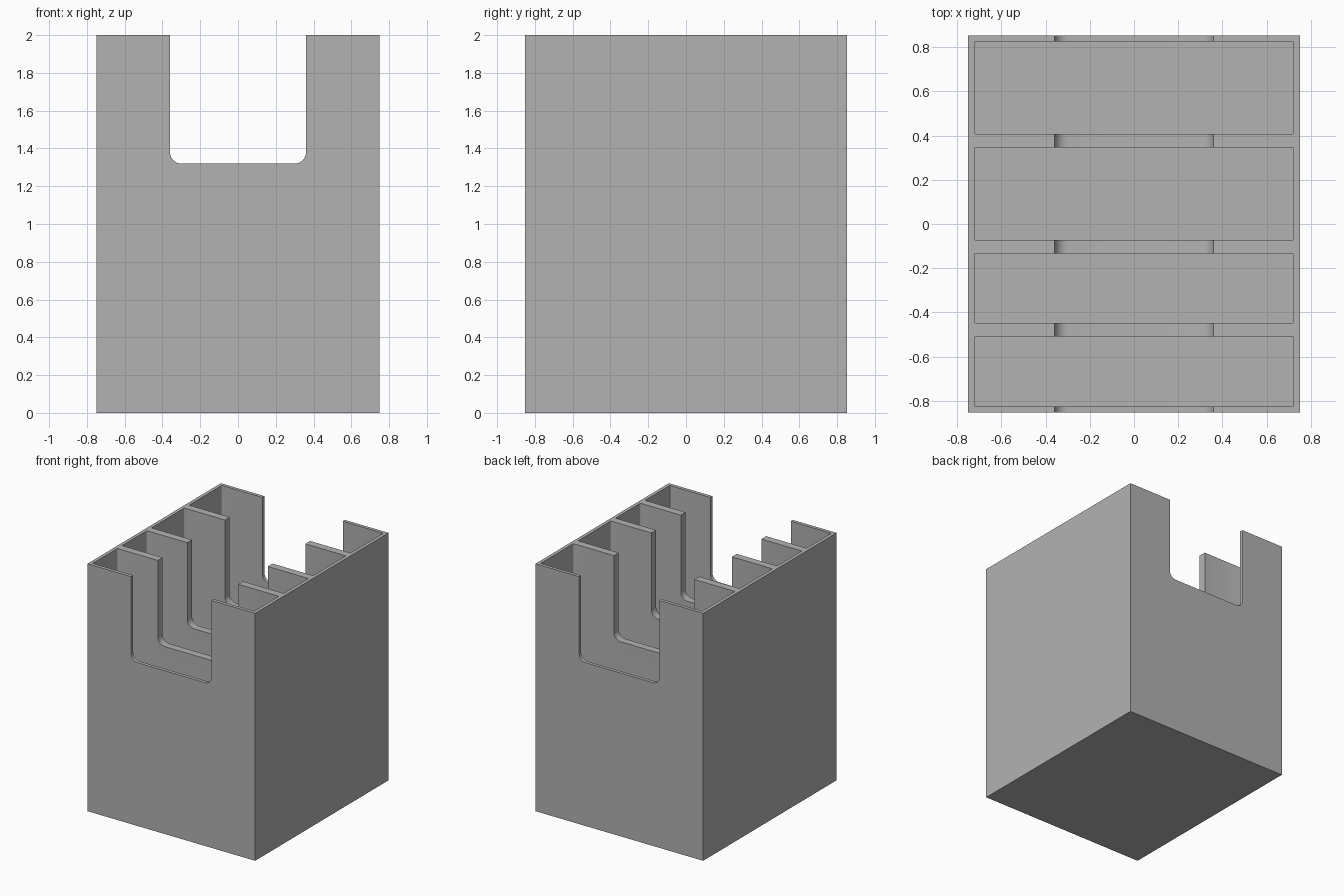
import bpy
import bmesh
import math
from mathutils import Matrix, Vector

cube = bpy.data.objects.get("Cube")
if cube:
    bpy.data.objects.remove(cube, do_unlink=True)

WIDTH, DEPTH, HEIGHT = 1.5, 1.704, 2.0
WALL, DIVIDER, FLOOR = 0.028, 0.061, 0.03
POCKET_DEPTHS = (0.315, 0.315, 0.418, 0.418)   # front to back
NOTCH_HALF, NOTCH_Z, NOTCH_RADIUS = 0.36, 1.32, 0.06

grey = bpy.data.materials.new("mid_grey")
grey.use_nodes = True
colour = (0.448, 0.448, 0.448, 1)
grey.diffuse_color = colour
grey.node_tree.nodes["Principled BSDF"].inputs["Base Color"].default_value = colour


def box(name, low, high, radius=0, segments=1, rounded=None):
    """Box between two corners; edges chosen by the rule 'rounded' get a fillet."""
    low, high = Vector(low), Vector(high)
    bm = bmesh.new()
    place = Matrix.Translation((low + high) / 2) @ Matrix.Diagonal((*(high - low), 1))
    bmesh.ops.create_cube(bm, size=1, matrix=place)
    if rounded:
        edges = [e for e in bm.edges if rounded(*(v.co for v in e.verts))]
        bmesh.ops.bevel(bm, geom=edges, offset=radius, segments=segments,
                        profile=0.5, affect='EDGES')
    mesh = bpy.data.meshes.new(name)
    bm.to_mesh(mesh)
    bm.free()
    mesh.materials.append(grey)
    obj = bpy.data.objects.new(name, mesh)
    bpy.context.collection.objects.link(obj)
    return obj


def vertical(a, b):
    return abs(a.z - b.z) > 0.1


def lower_lengthwise(a, b):
    return abs(a.y - b.y) > 0.1 and max(a.z, b.z) < HEIGHT


# Solid block that becomes the divided holder
holder = box("divided_holder", (-WIDTH / 2, -DEPTH / 2, 0), (WIDTH / 2, DEPTH / 2, HEIGHT))

# Four open pockets, separated by the dividers
cutters = []
y = -DEPTH / 2 + WALL
inner = WIDTH / 2 - WALL
for depth in POCKET_DEPTHS:
    cutters.append(box("pocket_cutter", (-inner, y, FLOOR), (inner, y + depth, HEIGHT + 0.1),
                       0.006, 3, vertical))
    y += depth + DIVIDER

# Round-cornered notch through the front, back and every divider
cutters.append(box("notch_cutter", (-NOTCH_HALF, -DEPTH, NOTCH_Z),
                   (NOTCH_HALF, DEPTH, HEIGHT + 0.2), NOTCH_RADIUS, 10, lower_lengthwise))

bpy.ops.object.select_all(action='DESELECT')
bpy.context.view_layer.objects.active = holder
holder.select_set(True)
for cutter in cutters:
    cutter.hide_render = True
    cut = holder.modifiers.new("cut", 'BOOLEAN')
    cut.operation = 'DIFFERENCE'
    cut.solver = 'EXACT'
    cut.object = cutter
    bpy.ops.object.modifier_apply(modifier=cut.name)
    bpy.data.objects.remove(cutter, do_unlink=True)

bpy.ops.object.shade_smooth_by_angle(angle=math.radians(35))
